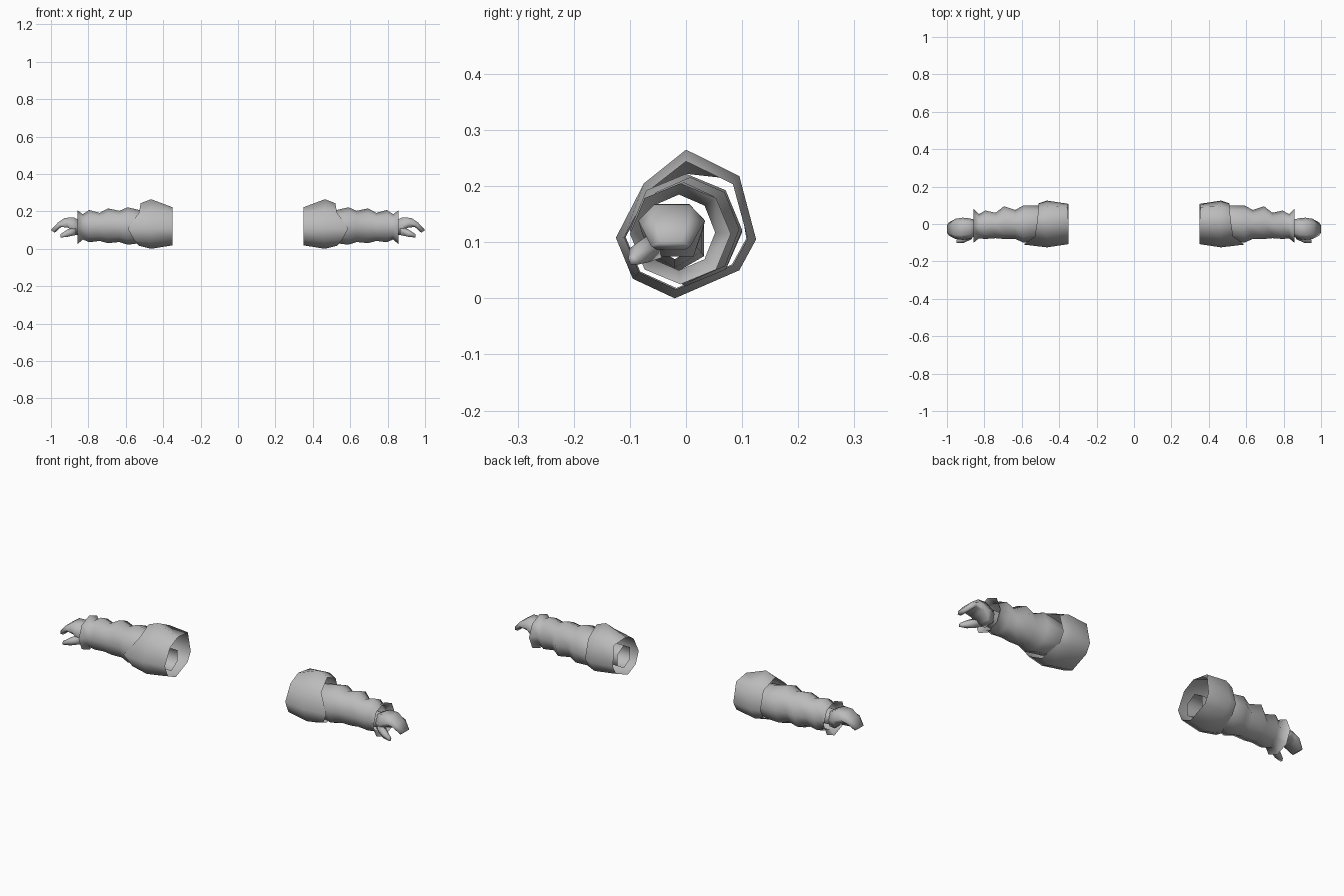
import bpy, bmesh, math
from mathutils import Vector

if "Cube" in bpy.data.objects:
    bpy.data.objects.remove(bpy.data.objects["Cube"], do_unlink=True)

grey = bpy.data.materials.new("plain grey")
grey.use_nodes = True
GREY = (0.5, 0.5, 0.5, 1)
grey.diffuse_color = GREY
grey.node_tree.nodes["Principled BSDF"].inputs["Base Color"].default_value = GREY


def loft(name, rings, side, caps=(False, False)):
    """Skin a list of equal-length point rings; side -1 mirrors across x."""
    bm = bmesh.new()
    loops = [[bm.verts.new((side * x, y, z)) for x, y, z in r] for r in rings]
    n = len(loops[0])
    for a, b in zip(loops, loops[1:]):
        for i in range(n):
            j = (i + 1) % n
            q = (a[i], a[j], b[j], b[i])
            bm.faces.new(q if side < 0 else q[::-1])
    for loop, cap in ((loops[0], caps[0]), (loops[-1], caps[1])):
        if cap:
            bm.faces.new(loop)
    bmesh.ops.recalc_face_normals(bm, faces=bm.faces)
    me = bpy.data.meshes.new(name)
    bm.to_mesh(me)
    bm.free()
    me.materials.append(grey)
    for p in me.polygons:
        p.use_smooth = True
    ob = bpy.data.objects.new(name, me)
    bpy.context.collection.objects.link(ob)
    return ob


def oval(x, y0, y1, z0, z1, n):
    """Ring in a plane of constant x, filling the given y and z ranges."""
    return [(x, (y0 + y1) / 2 + (y1 - y0) / 2 * math.sin(math.tau * i / n),
             (z0 + z1) / 2 + (z1 - z0) / 2 * math.cos(math.tau * i / n)) for i in range(n)]


# Cuff: irregular eight-sided outline, pointed towards the front at its outer edge
outline = [(0, .265), (.095, .218), (.125, .105), (.095, .05),
           (-.02, 0), (-.095, .035), (-.125, .108), (-.075, .205)]
edge_x = [.52, .51, .51, .51, .53, .555, .59, .53]


def scaled(k, xs, kz=None):
    return [(x, y * k, .115 + (z - .115) * (kz or k)) for x, (y, z) in zip(xs, outline)]


cuff = [scaled(.86, [.35] * 8, .84), scaled(1, [.465] * 8), scaled(.88, edge_x, .86)]
cuff[0][0] = (.35, 0, .222)
cuff[0][1] = (.355, .09, .212)

# Lower sleeve: gathered folds (x, y range, z range)
folds = [(.46, -.08, .085, .04, .2), (.52, -.085, .1, .03, .205), (.59, -.1, .1, .022, .222),
         (.635, -.08, .075, .036, .203), (.695, -.08, .095, .03, .216), (.74, -.076, .06, .042, .192),
         (.795, -.08, .072, .035, .207), (.83, -.077, .052, .05, .185), (.857, -.1, .08, .025, .205)]

# Mitten: top edge (x, z), bottom edge (x, z), y range
mitten = [(.84, .15, .84, .075, -.06, .02), (.88, .168, .875, .075, -.08, .03),
          (.927, .165, .905, .112, -.085, .034), (.963, .14, .945, .117, -.08, .028),
          (1.0, .1, .98, .086, -.062, .008)]


def hand_ring(xt, zt, xb, zb, y0, y1):
    w, xm, zm = y1 - y0, (xt + xb) / 2, (zt + zb) / 2
    return [(xm, y0, zm), (xt, y0 + .22 * w, zt), (xt, y1 - .22 * w, zt),
            (xm, y1, zm), (xb, y1 - .15 * w, zb), (xb, y0 + .15 * w, zb)]


# Thumb: x, y, z, radius
thumb = [(.865, -.055, .095, .026), (.91, -.08, .082, .022), (.95, -.093, .068, .01)]

for label, s in (("left", 1), ("right", -1)):
    loft(label + "_cuff", cuff, s)
    loft(label + "_lower_sleeve", [oval(*f, 8) for f in folds], s)
    loft(label + "_arm", [oval(.375, -.08, .04, .045, .165, 6),
                          oval(.6, -.075, .035, .055, .165, 6),
                          oval(.845, -.065, .025, .07, .155, 6)], s)
    loft(label + "_hand", [hand_ring(*m) for m in mitten], s, (True, True))
    loft(label + "_thumb", [oval(x, y - r, y + r, z - r, z + r, 5) for x, y, z, r in thumb],
         s, (True, True))
